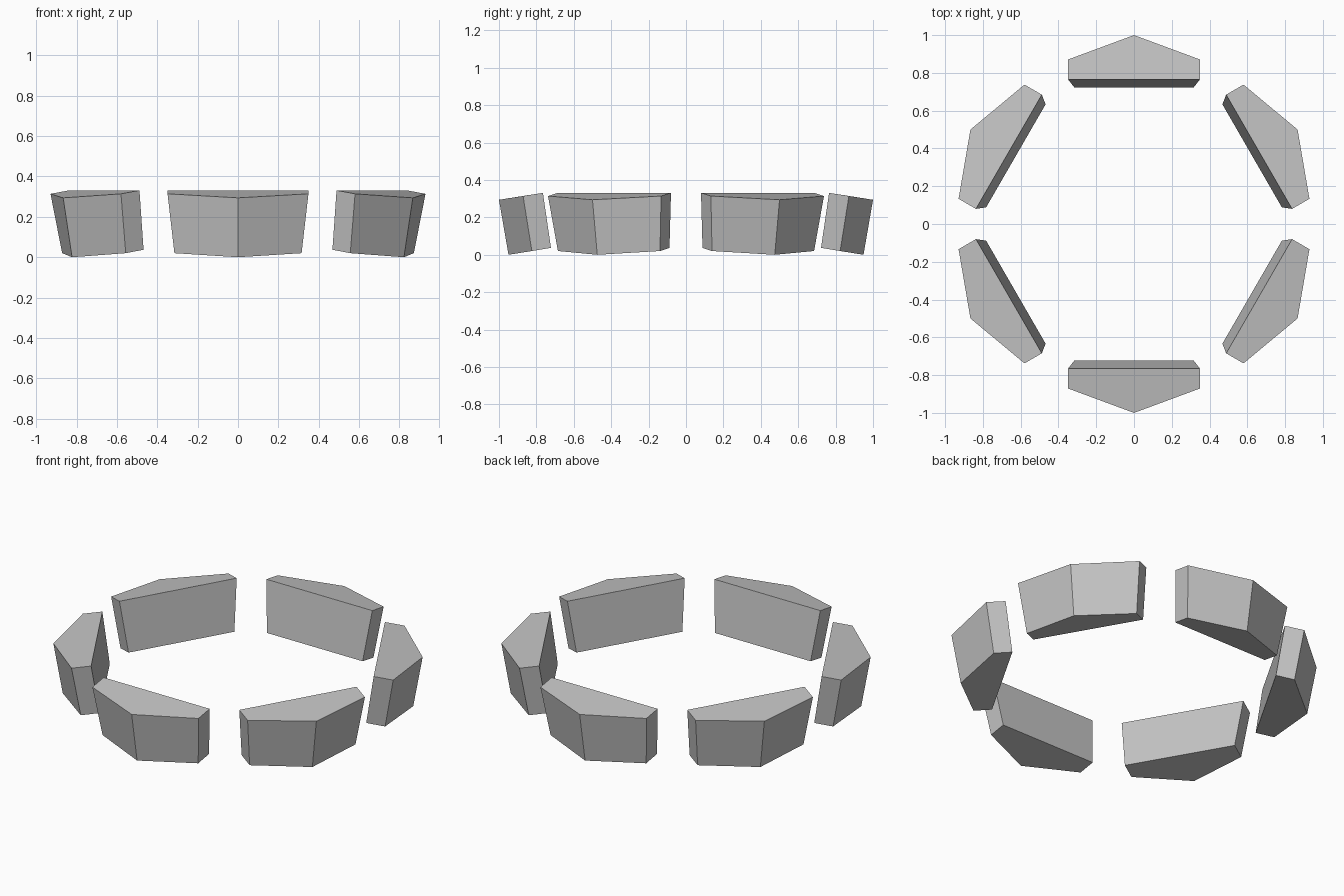
import bpy
from math import radians
from mathutils import Matrix

cube = bpy.data.objects.get("Cube")
if cube:
    bpy.data.objects.remove(cube, do_unlink=True)

# Plain grey material
grey = bpy.data.materials.new("grey")
grey.use_nodes = True
colour = (0.55, 0.55, 0.55, 1)
grey.diffuse_color = colour
grey.node_tree.nodes["Principled BSDF"].inputs["Base Color"].default_value = colour


def ring_profile(half_width, inner, corner, peak):
    """Five-sided outline pointing outward along y; each level is (radius, height)."""
    return [(-half_width, *inner), (half_width, *inner),
            (half_width, *corner), (0, *peak), (-half_width, *corner)]


# One block, tapered downward and tilted outward
bottom = ring_profile(0.315, (0.722, 0.037), (0.824, 0.02), (0.949, 0))
top = ring_profile(0.349, (0.765, 0.331), (0.871, 0.314), (1, 0.294))
n = len(top)
faces = [tuple(reversed(range(n))), tuple(range(n, 2 * n))]
faces += [(i, (i + 1) % n, n + (i + 1) % n, n + i) for i in range(n)]

mesh = bpy.data.meshes.new("ring_block")
mesh.from_pydata(bottom + top, [], faces)
mesh.materials.append(grey)
mesh.update()

# Six blocks around the ring
names = ["back", "back_right", "front_right", "front", "front_left", "back_left"]
for i, name in enumerate(names):
    block = bpy.data.objects.new(name + "_block", mesh.copy())
    block.data.transform(Matrix.Rotation(radians(60 * i), 4, "Z"))
    bpy.context.collection.objects.link(block)
